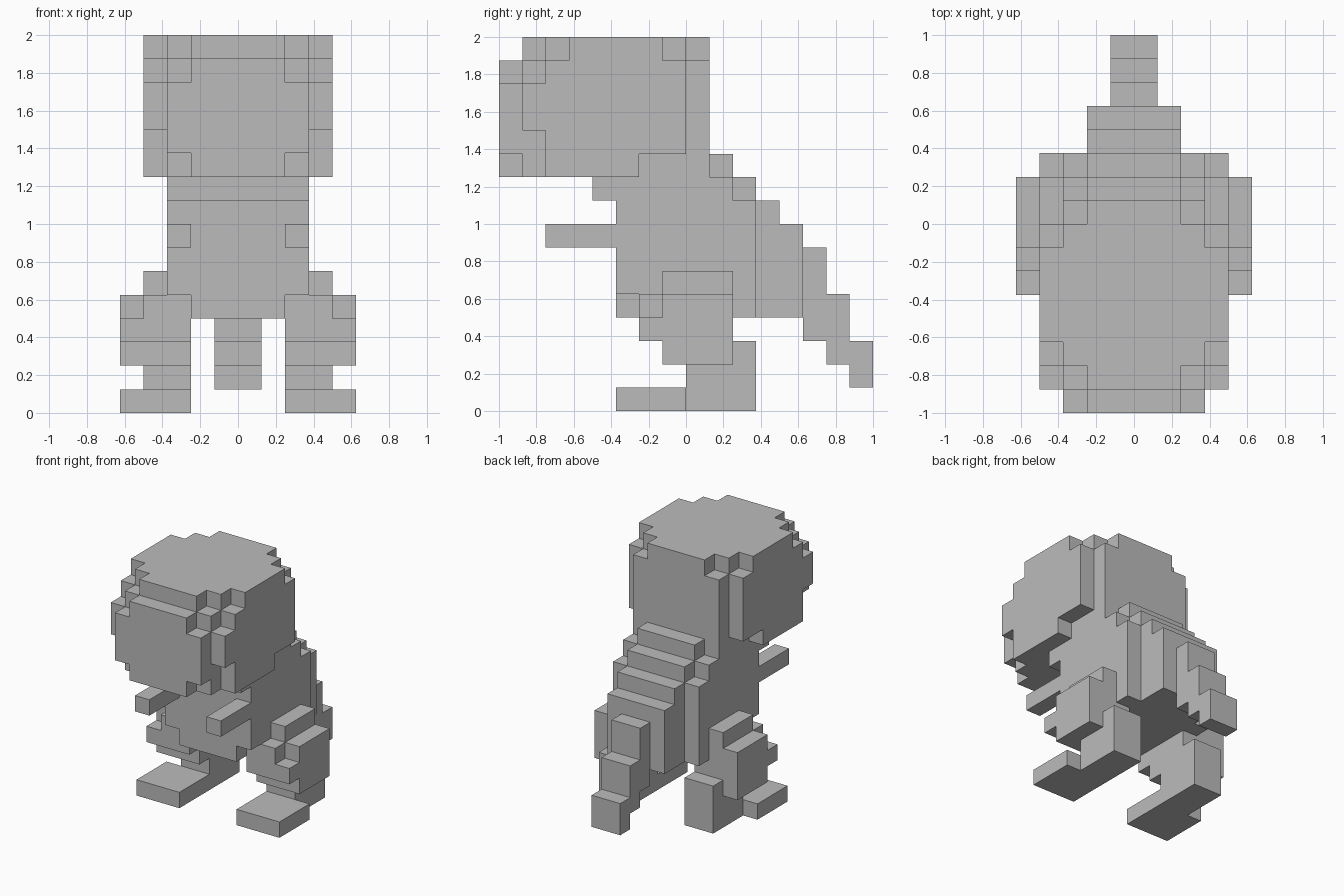
import bpy, bmesh
from mathutils import Vector

cube = bpy.data.objects.get("Cube")
if cube:
    bpy.data.objects.remove(cube, do_unlink=True)

U = 1 / 8  # size of one block

grey = bpy.data.materials.new("plain_grey")
grey.use_nodes = True
colour = (0.5, 0.5, 0.5, 1)
grey.diffuse_color = colour
grey.node_tree.nodes["Principled BSDF"].inputs["Base Color"].default_value = colour


def box(x0, x1, y0, y1, z0, z1):
    """All block cells between two corners."""
    return {(x, y, z) for x in range(x0, x1) for y in range(y0, y1) for z in range(z0, z1)}


def centred(half, y0, y1, z0, z1):
    return box(-half, half, y0, y1, z0, z1)


def flip(cells):
    return {(-1 - x, y, z) for x, y, z in cells}


# Head: a block with stepped corners
head = (centred(4, -6, -2, 10, 11) | centred(4, -6, 0, 11, 15) | centred(4, -5, -1, 15, 16)
        | centred(4, -7, -6, 12, 14)
        | centred(3, -7, 1, 10, 15) | centred(3, -6, 0, 15, 16) | centred(2, -7, 1, 15, 16)
        | centred(3, -8, -7, 11, 14) | centred(2, -8, -7, 10, 15))

# Body: stepped chest and sloping back
body = (centred(3, -4, 1, 9, 10) | centred(3, -3, 1, 5, 9) | centred(2, -3, -2, 4, 5)
        | centred(3, -2, 1, 4, 5)
        | centred(3, 1, 2, 4, 10) | centred(3, 2, 3, 4, 9)
        | centred(2, 1, 2, 10, 11) | centred(2, 2, 3, 9, 10))

# Tail: narrowing steps down to the rear
tail = centred(2, 3, 4, 4, 9) | centred(2, 4, 5, 4, 8)
for y, low, high in ((5, 3, 7), (6, 2, 5), (7, 1, 3)):
    tail |= centred(1, y, y + 1, low, high)

# Left limbs, mirrored for the right
arm = box(2, 3, -6, -3, 7, 8)
thigh = (box(3, 4, -1, 2, 5, 6) | box(2, 4, -2, 2, 4, 5) | box(4, 5, -1, 2, 4, 5)
         | box(2, 5, -2, 2, 3, 4) | box(2, 5, -1, 2, 2, 3)) - body
foot = (box(2, 4, 0, 3, 0, 3) | box(2, 5, -3, 0, 0, 1)) - thigh

parts = {"head": head, "body": body, "tail": tail}
for name, cells in (("arm", arm), ("thigh", thigh), ("foot", foot)):
    parts["left_" + name] = cells
    parts["right_" + name] = flip(cells)
solid = set().union(*parts.values())


def build(name, cells):
    """Outer skin of the cells, with flat areas merged."""
    bm = bmesh.new()
    for cell in cells:
        for axis in range(3):
            for side in (0, 1):
                near = list(cell)
                near[axis] += 2 * side - 1
                if tuple(near) in solid:
                    continue
                a, b = (axis + 1) % 3, (axis + 2) % 3
                ring = []
                for i, j in ((0, 0), (1, 0), (1, 1), (0, 1)):
                    p = Vector(cell)
                    p[axis] += side
                    p[a] += i
                    p[b] += j
                    ring.append(bm.verts.new(p * U))
                bm.faces.new(ring if side else ring[::-1])
    bmesh.ops.remove_doubles(bm, verts=bm.verts, dist=U / 100)
    bmesh.ops.dissolve_limit(bm, angle_limit=0.01, verts=bm.verts, edges=bm.edges)
    mesh = bpy.data.meshes.new(name)
    bm.to_mesh(mesh)
    bm.free()
    mesh.materials.append(grey)
    bpy.context.collection.objects.link(bpy.data.objects.new(name, mesh))


for name, cells in parts.items():
    build(name, cells)
